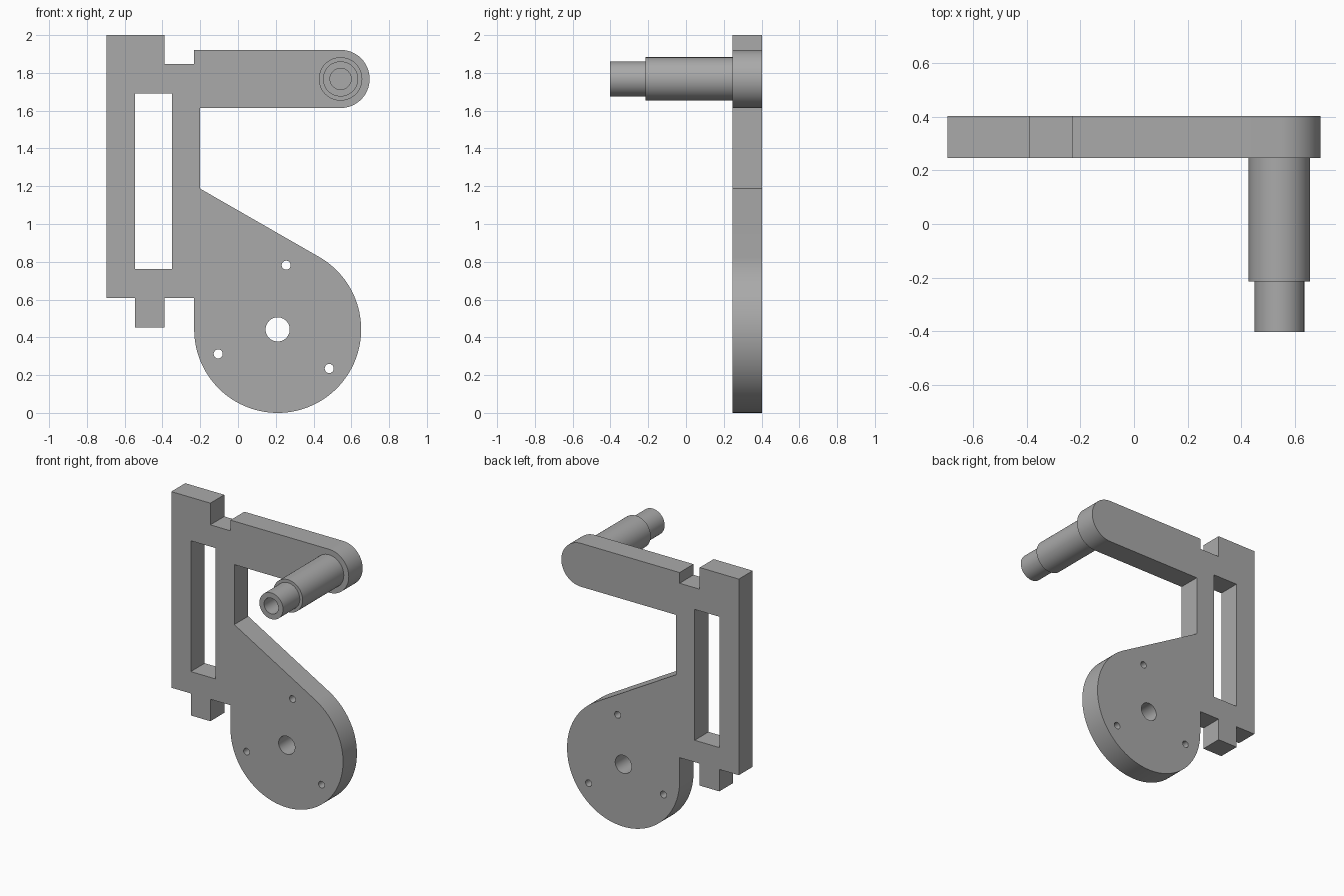
import bpy
import bmesh
from math import sin, cos, radians, pi
from mathutils import Matrix, Vector

cube = bpy.data.objects.get("Cube")
if cube:
    bpy.data.objects.remove(cube, do_unlink=True)

grey = bpy.data.materials.new("plain grey")
grey.use_nodes = True
colour = (0.4, 0.4, 0.4, 1)
grey.diffuse_color = colour
grey.node_tree.nodes["Principled BSDF"].inputs["Base Color"].default_value = colour

FRONT, BACK, TIP = 0.247, 0.403, -0.403
DISC = (0.21, 0.442)
PIN = (0.543, 1.768)


def arc(centre, radius, start, end, steps):
    """Points along an arc, angles in degrees."""
    angles = [radians(start + (end - start) * i / steps) for i in range(steps + 1)]
    return [(centre[0] + radius * cos(a), centre[1] + radius * sin(a)) for a in angles]


def circle(centre, radius, steps):
    return arc(centre, radius, 0, 360, steps)[:-1]


def finish(name, bm):
    bmesh.ops.remove_doubles(bm, verts=bm.verts, dist=1e-5)
    bmesh.ops.recalc_face_normals(bm, faces=bm.faces)
    mesh = bpy.data.meshes.new(name)
    bm.to_mesh(mesh)
    bm.free()
    mesh.materials.append(grey)
    obj = bpy.data.objects.new(name, mesh)
    bpy.context.collection.objects.link(obj)
    bpy.ops.object.select_all(action="DESELECT")
    obj.select_set(True)
    bpy.context.view_layer.objects.active = obj
    bpy.ops.object.shade_smooth_by_angle(angle=radians(30))
    return obj


# Flat bracket: notched frame, rounded arm and tear-shaped disc in one outline
outline = [(-0.697, 2), (-0.39, 2), (-0.39, 1.846), (-0.232, 1.846), (-0.232, 1.922)]
outline += arc(PIN, 0.154, 90, -90, 32)
outline += [(-0.202, 1.614), (-0.202, 1.188)]
outline += arc(DISC, 0.442, 60, -180, 80)
outline += [(-0.232, 0.608), (-0.39, 0.608), (-0.39, 0.452),
            (-0.544, 0.452), (-0.544, 0.608), (-0.697, 0.608)]

# Openings: long slot, centre hole and three screw holes
slot = [(-0.544, 0.763), (-0.35, 0.763), (-0.35, 1.692), (-0.544, 1.692)]
loops = [outline, slot, circle(DISC, 0.064, 40)]
for centre in [(0.255, 0.782), (-0.105, 0.312), (0.483, 0.235)]:
    loops.append(circle(centre, 0.024, 20))

bm = bmesh.new()
for loop in loops:
    verts = [bm.verts.new((x, BACK, z)) for x, z in loop]
    for a, b in zip(verts, verts[1:] + verts[:1]):
        bm.edges.new((a, b))
bmesh.ops.triangle_fill(bm, edges=bm.edges[:], use_beauty=True, use_dissolve=False,
                        normal=Vector((0, 1, 0)))
walls = bmesh.ops.extrude_face_region(bm, geom=bm.faces[:], use_keep_orig=True)
moved = [v for v in walls["geom"] if isinstance(v, bmesh.types.BMVert)]
bmesh.ops.translate(bm, verts=moved, vec=(0, FRONT - BACK, 0))
finish("bracket_plate", bm)

# Stepped pin with a blind bore, turned about its own axis
profile = [(0, FRONT), (0.115, FRONT), (0.115, -0.215), (0.093, -0.215),
           (0.093, TIP), (0.056, TIP), (0.056, 0), (0, 0)]
bm = bmesh.new()
verts = [bm.verts.new((r, y, 0)) for r, y in profile]
edges = [bm.edges.new(pair) for pair in zip(verts, verts[1:])]
bmesh.ops.spin(bm, geom=verts + edges, cent=(0, 0, 0), axis=(0, 1, 0),
               angle=2 * pi, steps=48, use_merge=True)
bmesh.ops.transform(bm, matrix=Matrix.Translation((PIN[0], 0, PIN[1])), verts=bm.verts)
finish("stepped_pin", bm)
